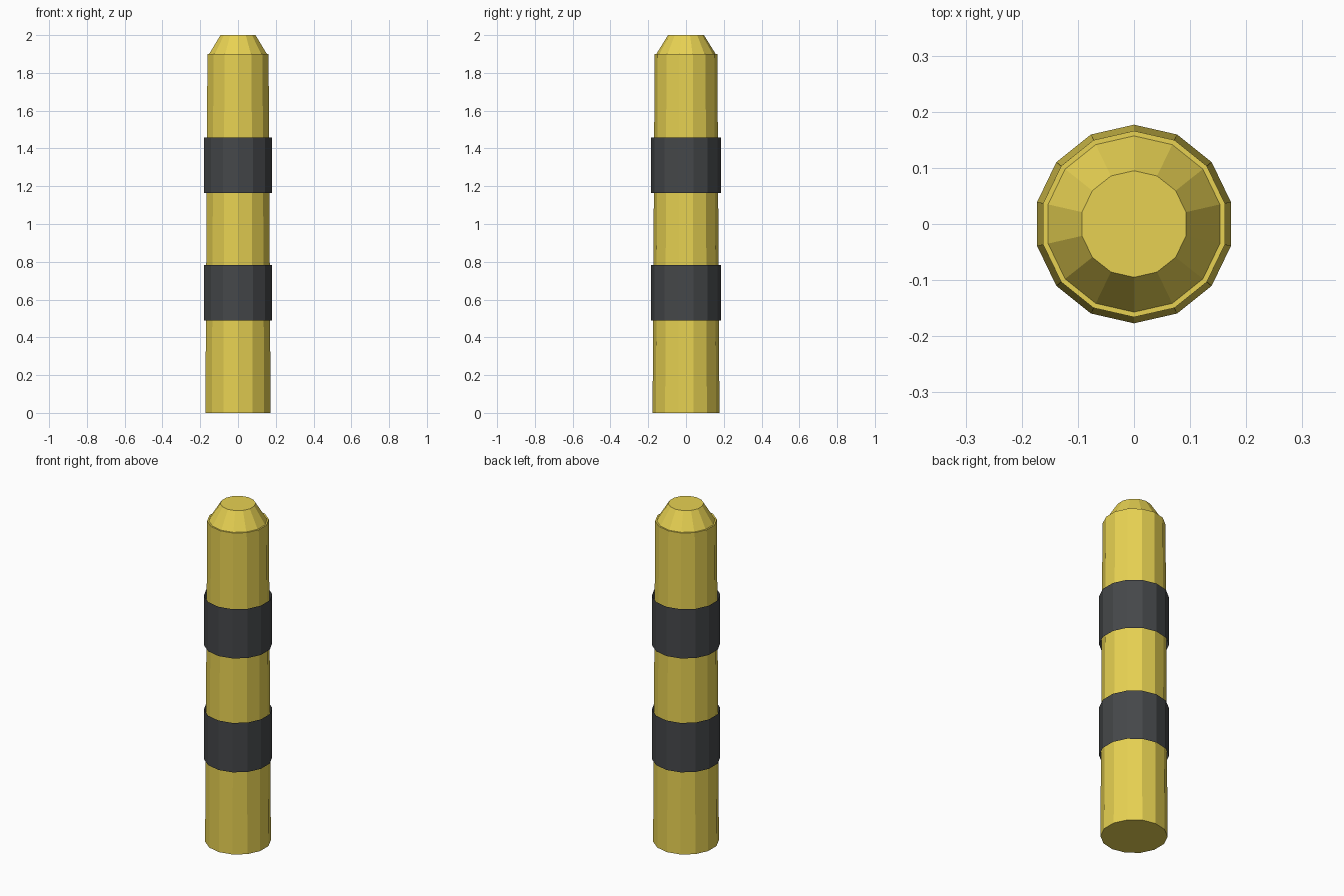
import bpy, bmesh
from math import sin, cos, tau

if "Cube" in bpy.data.objects:
    bpy.data.objects.remove(bpy.data.objects["Cube"])

SIDES = 14


def material(name, rgb):
    m = bpy.data.materials.new(name)
    m.diffuse_color = (*rgb, 1)
    m.use_nodes = True
    m.node_tree.nodes["Principled BSDF"].inputs["Base Color"].default_value = m.diffuse_color
    return m


def turned(name, profile, mat, capped):
    """Stack 14-sided rings of (radius, z), optionally closing both ends."""
    bm = bmesh.new()
    rings = [[bm.verts.new((r * sin(tau * i / SIDES), r * cos(tau * i / SIDES), z))
              for i in range(SIDES)] for r, z in profile]
    for low, high in zip(rings, rings[1:]):
        for i in range(SIDES):
            j = (i + 1) % SIDES
            bm.faces.new((low[j], low[i], high[i], high[j]))
    if capped:
        bm.faces.new(rings[0])
        bm.faces.new(rings[-1][::-1])
    mesh = bpy.data.meshes.new(name)
    bm.to_mesh(mesh)
    bm.free()
    mesh.materials.append(mat)
    obj = bpy.data.objects.new(name, mesh)
    bpy.context.collection.objects.link(obj)
    return obj


yellow = material("yellow_paint", (0.80, 0.64, 0.085))
dark = material("dark_band", (0.06, 0.064, 0.068))

# Tapered post with a small ledge and bevelled cap
turned("post", [(0.177, 0), (0.166, 1.9), (0.157, 1.9), (0.095, 2.0)], yellow, True)

# Open sleeves wrapped around the post
for name, z0, z1 in (("lower_band", 0.49, 0.783), ("upper_band", 1.165, 1.457)):
    turned(name, [(0.184, z0), (0.184, z1)], dark, False)
